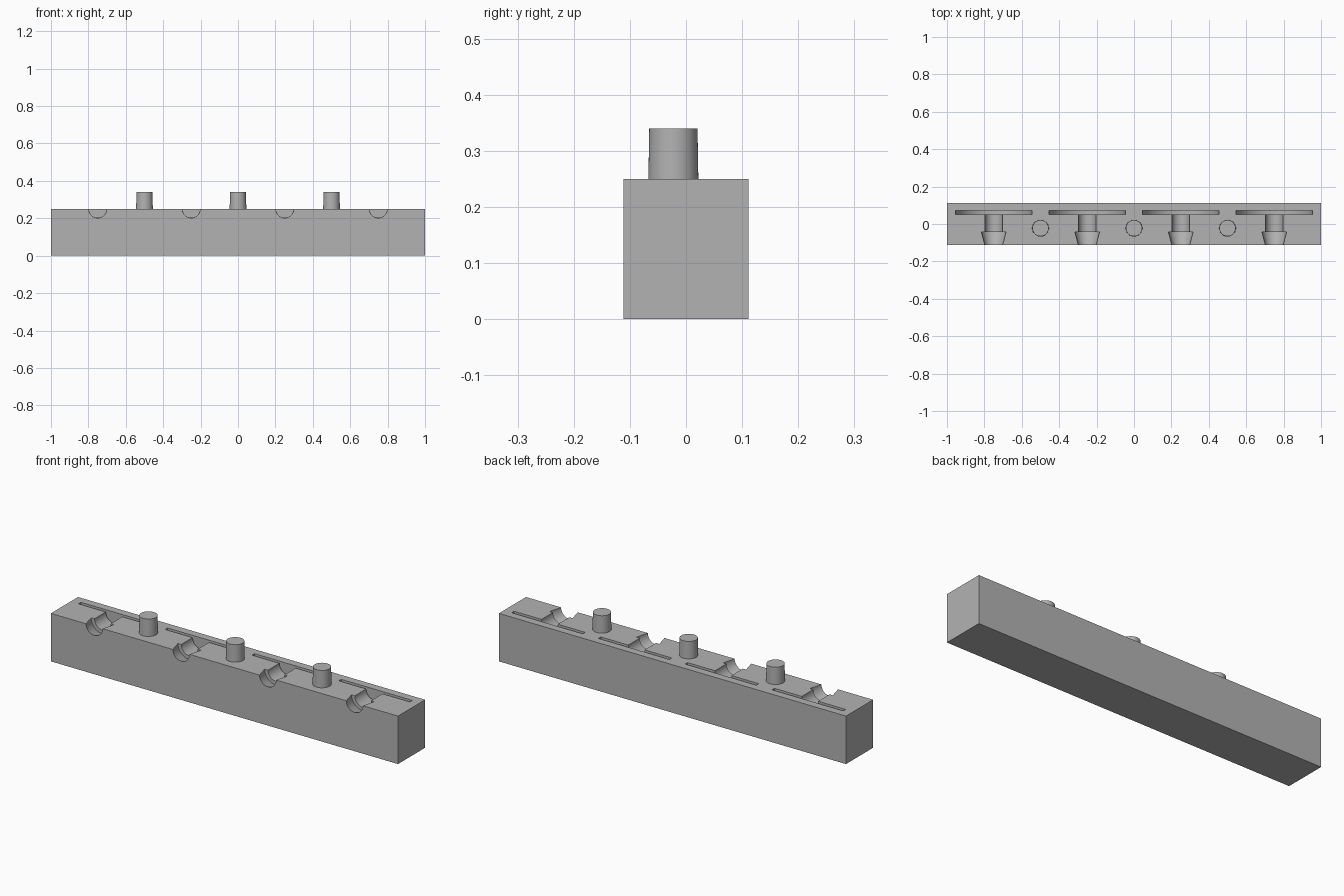
import bpy, bmesh, math
from mathutils import Matrix

if "Cube" in bpy.data.objects:
    bpy.data.objects.remove(bpy.data.objects["Cube"])

grey = bpy.data.materials.new("grey plastic")
grey.diffuse_color = (0.45, 0.45, 0.45, 1)
grey.use_nodes = True
grey.node_tree.nodes["Principled BSDF"].inputs["Base Color"].default_value = grey.diffuse_color


def add_object(name, bm):
    bmesh.ops.recalc_face_normals(bm, faces=bm.faces)
    mesh = bpy.data.meshes.new(name)
    bm.to_mesh(mesh)
    bm.free()
    mesh.materials.append(grey)
    obj = bpy.data.objects.new(name, mesh)
    bpy.context.collection.objects.link(obj)
    return obj


def activate(obj):
    bpy.ops.object.select_all(action='DESELECT')
    obj.select_set(True)
    bpy.context.view_layer.objects.active = obj


def lathe(name, profile, segments, matrix):
    """Revolve (radius, height) points about z, then place the result."""
    bm = bmesh.new()
    verts = [bm.verts.new((r, 0, h)) for r, h in profile]
    edges = [bm.edges.new(pair) for pair in zip(verts, verts[1:])]
    bmesh.ops.spin(bm, geom=verts + edges, axis=(0, 0, 1), cent=(0, 0, 0),
                   angle=math.tau, steps=segments, use_duplicate=False)
    bmesh.ops.remove_doubles(bm, verts=bm.verts, dist=1e-5)
    bmesh.ops.transform(bm, matrix=matrix, verts=bm.verts)
    return add_object(name, bm)


# Solid bar
bm = bmesh.new()
bmesh.ops.create_cube(bm, size=1, matrix=Matrix.Translation((0, 0, 0.125))
                      @ Matrix.Diagonal((2, 0.223, 0.25, 1)))
bar = add_object("bar", bm)

# Recesses: tapered mouth at the front, round neck, thin disc slot at the back
recess = [(0, -0.13), (0.043, -0.13), (0.066, -0.043), (0.047, -0.043),
          (0.047, 0.051), (0.205, 0.051), (0.205, 0.071), (0, 0.071)]
for x in (-0.75, -0.25, 0.25, 0.75):
    place = Matrix.Translation((x, 0, 0.25)) @ Matrix.Rotation(-math.pi / 2, 4, 'X')
    cutter = lathe("recess_cutter", recess, 64, place)
    cutter.hide_render = True
    activate(bar)
    cut = bar.modifiers.new("recess", 'BOOLEAN')
    cut.operation = 'DIFFERENCE'
    cut.solver = 'EXACT'
    cut.object = cutter
    bpy.ops.object.modifier_apply(modifier=cut.name)
    bpy.data.objects.remove(cutter)
bpy.ops.object.shade_smooth_by_angle(angle=math.radians(30))

# Slightly tapered pegs between the recesses
for x in (-0.5, 0, 0.5):
    peg = lathe("peg", [(0, 0.24), (0.0447, 0.24), (0.043, 0.34), (0, 0.34)], 48,
                Matrix.Translation((x, -0.0225, 0)))
    activate(peg)
    bpy.ops.object.shade_smooth_by_angle(angle=math.radians(30))
